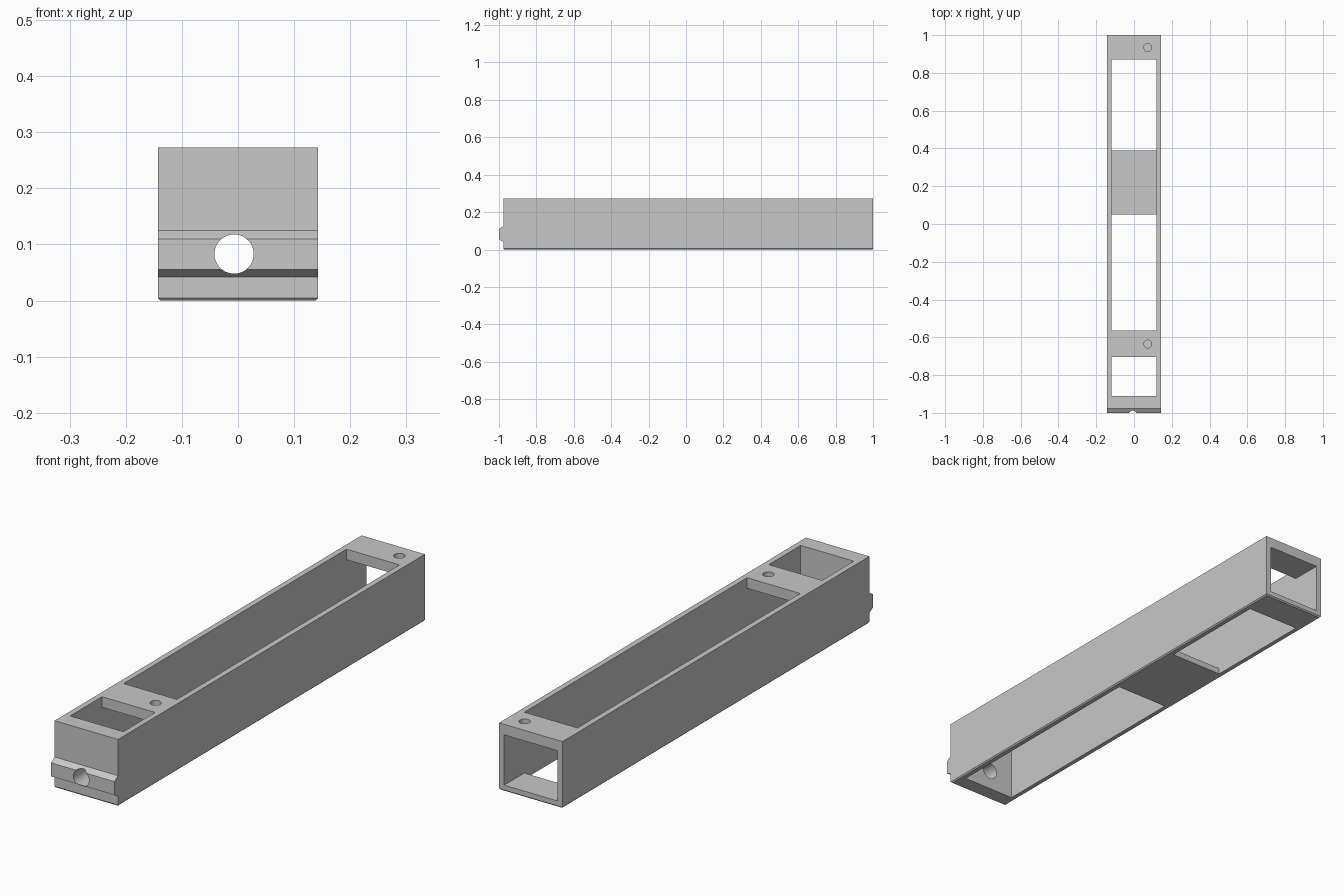
import bpy
import bmesh
from mathutils import Matrix, Vector

if "Cube" in bpy.data.objects:
    bpy.data.objects.remove(bpy.data.objects["Cube"])

HALF, INNER, HEIGHT = 0.143, 0.12, 0.273
FLOOR, CEILING = 0.025, 0.23
FRONT, BACK, WALL = -0.977, 1.0, -0.91

grey = bpy.data.materials.new("plain grey")
grey.use_nodes = True
grey.diffuse_color = (0.58, 0.58, 0.58, 1)
grey.node_tree.nodes["Principled BSDF"].inputs["Base Color"].default_value = (0.58, 0.58, 0.58, 1)


def make_object(name, bm):
    bmesh.ops.recalc_face_normals(bm, faces=bm.faces)
    mesh = bpy.data.meshes.new(name)
    bm.to_mesh(mesh)
    bm.free()
    mesh.materials.append(grey)
    obj = bpy.data.objects.new(name, mesh)
    bpy.context.collection.objects.link(obj)
    return obj


def box(name, y0, y1, z0, z1):
    bm = bmesh.new()
    size = Matrix.Diagonal((2 * INNER, y1 - y0, z1 - z0, 1))
    place = Matrix.Translation((0, (y0 + y1) / 2, (z0 + z1) / 2))
    bmesh.ops.create_cube(bm, size=1, matrix=place @ size)
    return make_object(name, bm)


def cylinder(name, centre, radius, depth, axis):
    bm = bmesh.new()
    turn = Vector((0, 0, 1)).rotation_difference(Vector(axis)).to_matrix().to_4x4()
    bmesh.ops.create_cone(bm, cap_ends=True, segments=48, radius1=radius, radius2=radius,
                          depth=depth, matrix=Matrix.Translation(centre) @ turn)
    return make_object(name, bm)


def cut(target, cutter):
    mod = target.modifiers.new("cut", 'BOOLEAN')
    mod.operation, mod.solver, mod.object = 'DIFFERENCE', 'EXACT', cutter
    bpy.context.view_layer.objects.active = target
    bpy.ops.object.modifier_apply(modifier=mod.name)
    bpy.data.objects.remove(cutter)


# Housing: side profile with the front ridge, extruded across the width
profile = [(FRONT, 0), (FRONT, 0.042), (-1, 0.055), (-1, 0.11), (FRONT, 0.125),
           (FRONT, HEIGHT), (BACK, HEIGHT), (BACK, 0)]
bm = bmesh.new()
side = bm.faces.new([bm.verts.new((-HALF, y, z)) for y, z in profile])
swept = bmesh.ops.extrude_face_region(bm, geom=[side])
bmesh.ops.translate(bm, vec=(2 * HALF, 0, 0),
                    verts=[v for v in swept["geom"] if isinstance(v, bmesh.types.BMVert)])
# Small chamfer around the underside
rim = [e for e in bm.edges if all(v.co.z < 0.001 for v in e.verts)]
bmesh.ops.bevel(bm, geom=rim, offset=0.005, segments=1, affect='EDGES')
housing = make_object("housing", bm)

# Cavity open at the back
cut(housing, box("cavity", WALL, BACK + 0.1, FLOOR, CEILING))

# Windows in the top plate, then in the floor
for y0, y1 in ((WALL, -0.705), (-0.565, 0.87)):
    cut(housing, box("top_window", y0, y1, CEILING - 0.05, HEIGHT + 0.1))
for y0, y1 in ((WALL, 0.05), (0.39, 0.87)):
    cut(housing, box("floor_window", y0, y1, -0.1, FLOOR + 0.05))

# Blind screw holes in the top, and the hole through the front wall
for y in (-0.635, 0.935):
    cut(housing, cylinder("screw_hole", (0.073, y, HEIGHT), 0.021, 0.066, (0, 0, 1)))
cut(housing, cylinder("front_hole", (-0.007, -0.96, 0.083), 0.035, 0.2, (0, 1, 0)))

# Smooth the round holes, keep the edges sharp
bpy.ops.object.select_all(action='DESELECT')
housing.select_set(True)
bpy.context.view_layer.objects.active = housing
bpy.ops.object.shade_smooth_by_angle(angle=0.4)
